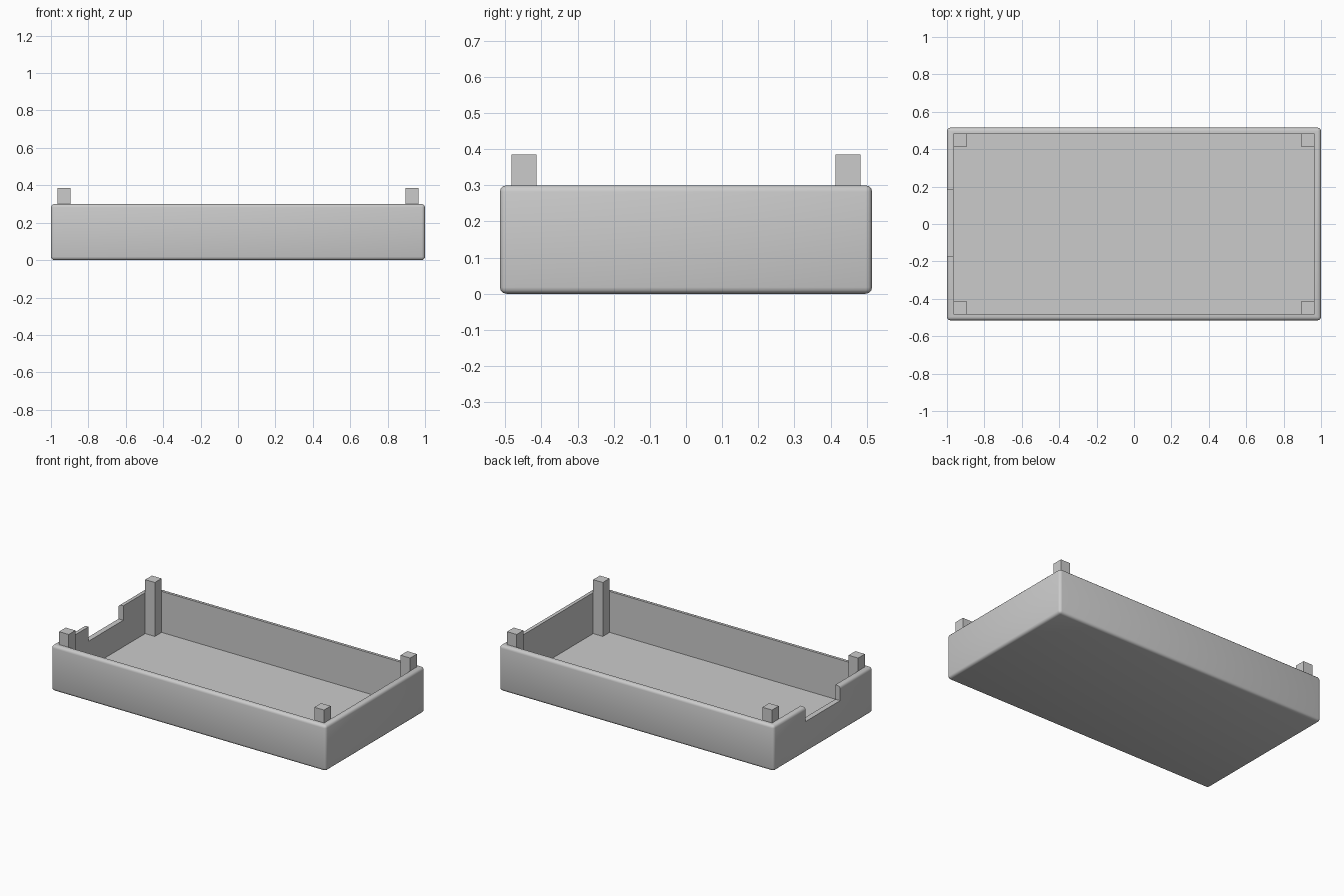
import bpy
import math

if "Cube" in bpy.data.objects:
    bpy.data.objects.remove(bpy.data.objects["Cube"], do_unlink=True)

# Material
GREY = (0.6, 0.6, 0.6, 1.0)
grey = bpy.data.materials.new("light_grey")
grey.use_nodes = True
grey.diffuse_color = GREY
grey.node_tree.nodes["Principled BSDF"].inputs["Base Color"].default_value = GREY

# Main dimensions
HALF_X, HALF_Y, HEIGHT = 1.0, 0.515, 0.3
INNER_X, INNER_Y, FLOOR = 0.965, 0.483, 0.03
POST, POST_TOP = 0.07, 0.385


def box(name, low, high):
    """Axis-aligned box between two opposite corners."""
    bpy.ops.mesh.primitive_cube_add(
        size=1, location=[(a + b) / 2 for a, b in zip(low, high)])
    obj = bpy.context.object
    obj.name = name
    obj.scale = [b - a for a, b in zip(low, high)]
    bpy.ops.object.transform_apply(location=False, rotation=False, scale=True)
    obj.data.materials.append(grey)
    return obj


def apply(obj, modifier):
    bpy.context.view_layer.objects.active = obj
    bpy.ops.object.modifier_apply(modifier=modifier.name)


def cut(obj, cutter):
    """Subtract the cutter and discard it."""
    mod = obj.modifiers.new("cut", 'BOOLEAN')
    mod.operation = 'DIFFERENCE'
    mod.solver = 'EXACT'
    mod.object = cutter
    apply(obj, mod)
    bpy.data.objects.remove(cutter, do_unlink=True)


# Tray: rounded block, hollowed out, with a notch in the right wall
tray = box("tray", (-HALF_X, -HALF_Y, 0), (HALF_X, HALF_Y, HEIGHT))
bevel = tray.modifiers.new("round", 'BEVEL')
bevel.width = 0.018
bevel.segments = 3
apply(tray, bevel)
cut(tray, box("cavity", (-INNER_X, -INNER_Y, FLOOR), (INNER_X, INNER_Y, 1)))
cut(tray, box("notch", (-1.1, -0.175, HEIGHT - 0.095), (-0.9, 0.185, 1)))

bpy.ops.object.select_all(action='DESELECT')
tray.select_set(True)
bpy.context.view_layer.objects.active = tray
bpy.ops.object.shade_smooth_by_angle(angle=math.radians(35))

# Corner posts standing on the floor inside each corner
for side_x, x_name in ((1, "left"), (-1, "right")):
    for side_y, y_name in ((-1, "front"), (1, "back")):
        xs = sorted((side_x * INNER_X, side_x * (INNER_X - POST)))
        ys = sorted((side_y * INNER_Y, side_y * (INNER_Y - POST)))
        box(f"{y_name}_{x_name}_post",
            (xs[0], ys[0], FLOOR), (xs[1], ys[1], POST_TOP))
